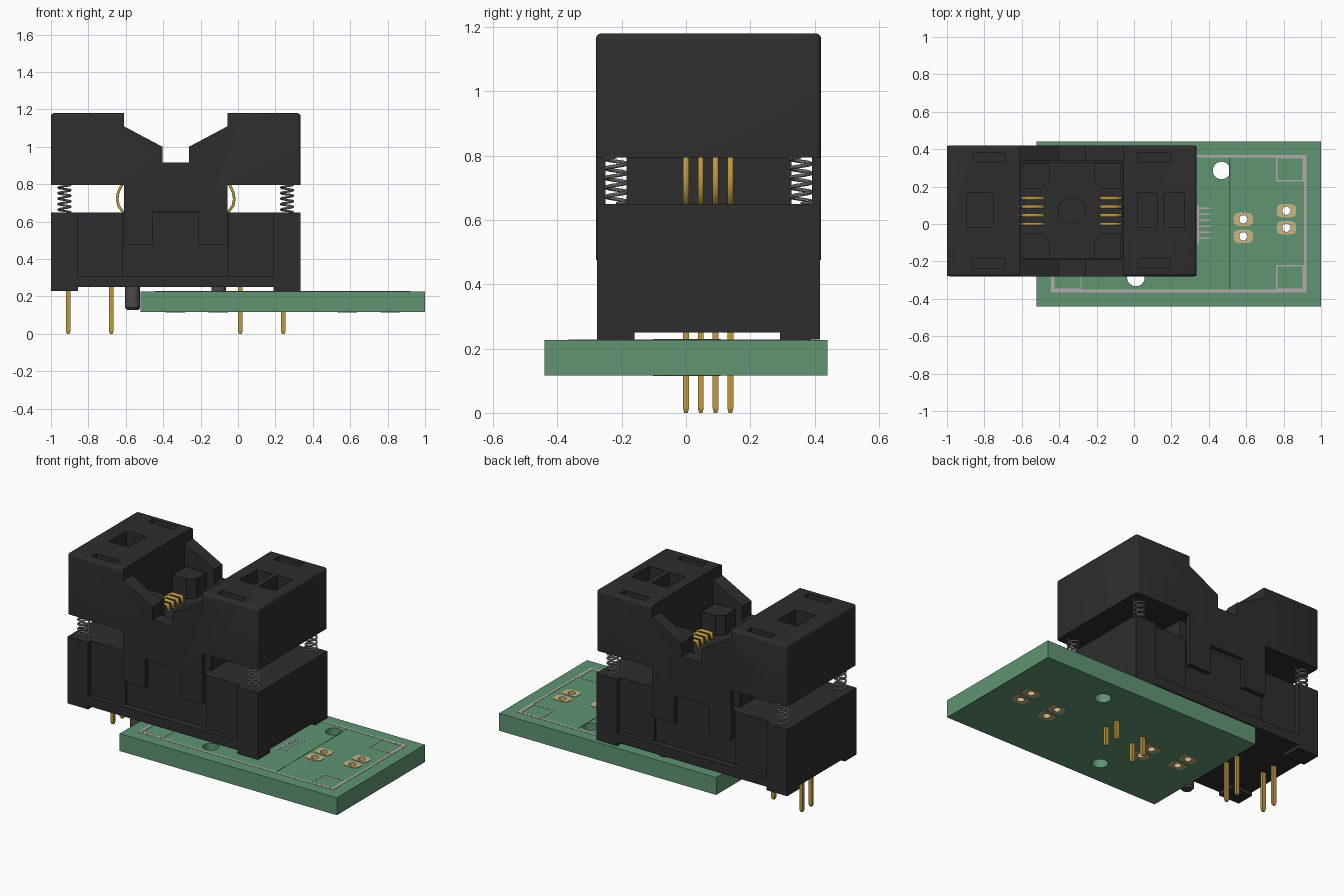
import bpy, bmesh, math
from mathutils import Vector

if "Cube" in bpy.data.objects:
    bpy.data.objects.remove(bpy.data.objects["Cube"])

CX, CY = -0.333, 0.07            # centre of the socket
ROWS = [0.0, 0.046, 0.092, 0.138]  # contact rows in y


def mat(name, r, g, b):
    m = bpy.data.materials.new(name)
    m.diffuse_color = (r, g, b, 1)
    m.use_nodes = True
    m.node_tree.nodes["Principled BSDF"].inputs["Base Color"].default_value = m.diffuse_color
    return m


BLACK = mat("black_plastic", .027, .027, .028)
GREEN = mat("board_green", .115, .30, .17)
GOLD = mat("gold", .52, .32, .05)
TAN = mat("pad_tan", .60, .46, .22)
SILK = mat("print_grey", .45, .41, .43)
LINE = mat("print_dark", .05, .14, .08)
STEEL = mat("steel", .25, .25, .26)
PEG = mat("peg_grey", .07, .07, .075)


def finish(name, bm, m):
    bmesh.ops.recalc_face_normals(bm, faces=bm.faces)
    me = bpy.data.meshes.new(name)
    bm.to_mesh(me)
    bm.free()
    ob = bpy.data.objects.new(name, me)
    bpy.context.collection.objects.link(ob)
    if m:
        me.materials.append(m)
    return ob


def activate(ob):
    bpy.ops.object.select_all(action='DESELECT')
    ob.select_set(True)
    bpy.context.view_layer.objects.active = ob


def smooth(ob):
    activate(ob)
    bpy.ops.object.shade_smooth_by_angle(angle=math.radians(35))
    return ob


def loft(name, pts, levels, m=None, axis='z'):
    """Outline stacked at (height, scale) levels, along z or along y."""
    c = sum((Vector(p) for p in pts), Vector((0, 0))) / len(pts)
    bm = bmesh.new()
    rings = []
    for h, s in levels:
        ring = []
        for p in pts:
            u, v = c + (Vector(p) - c) * s
            ring.append(bm.verts.new((u, v, h) if axis == 'z' else (u, h, v)))
        rings.append(ring)
    n = len(pts)
    for a, b in zip(rings, rings[1:]):
        for i in range(n):
            bm.faces.new((a[i], a[(i + 1) % n], b[(i + 1) % n], b[i]))
    bm.faces.new(rings[0])
    bm.faces.new(rings[-1])
    return finish(name, bm, m)


def rect(x0, x1, y0, y1):
    return [(x0, y0), (x1, y0), (x1, y1), (x0, y1)]


def circle(x, y, r, n=32):
    return [(x + r * math.cos(2 * math.pi * i / n), y + r * math.sin(2 * math.pi * i / n)) for i in range(n)]


def box(name, x0, x1, y0, y1, z0, z1, m=BLACK):
    return loft(name, rect(x0, x1, y0, y1), [(z0, 1), (z1, 1)], m)


def cut(ob, cutters):
    for c in cutters:
        md = ob.modifiers.new("cut", 'BOOLEAN')
        md.operation, md.solver, md.object = 'DIFFERENCE', 'EXACT', c
        activate(ob)
        bpy.ops.object.modifier_apply(modifier=md.name)
        bpy.data.objects.remove(c)


# Circuit board with two large holes and plated pads
PADS = [(.24 + s * dx, y) for s in (1, -1) for dx, y in
        ((.345, .025), (.345, -.066), (.575, .071), (.575, -.02))]
board = box("board", -.52, 1, -.44, .44, .117, .227, GREEN)
cut(board, [loft("hole", circle(x, y, r), [(0, 1), (.4, 1)]) for x, y, r in
            [(.468, .286, .047), (.01, -.286, .047)] + [(x, y, .03) for x, y in PADS]])
for i, (x, y) in enumerate(PADS):
    bm = bmesh.new()
    n = 32
    rings = []
    for r, z in ((0, .114), (1, .114), (1, .23), (0, .23)):
        ring = []
        for k in range(n):
            ca, sa = math.cos(2 * math.pi * k / n), math.sin(2 * math.pi * k / n)
            if r:
                px, py = (math.copysign(abs(v) ** .6, v) for v in (ca, sa))
                ring.append(bm.verts.new((x + .052 * px, y + .036 * py, z)))
            else:
                ring.append(bm.verts.new((x + .022 * ca, y + .022 * sa, z)))
        rings.append(ring)
    for a, b in zip(rings, rings[1:] + rings[:1]):
        for k in range(n):
            bm.faces.new((a[k], a[(k + 1) % n], b[(k + 1) % n], b[k]))
    smooth(finish(f"pad_{i}", bm, TAN))


# Printed outlines on the board
def frame(name, x0, x1, y0, y1, w, m):
    for k, r in enumerate(((x0, x1, y0, y0 + w), (x0, x1, y1 - w, y1),
                           (x0, x0 + w, y0, y1), (x1 - w, x1, y0, y1))):
        box(f"{name}_{k}", *r, .226, .2285 + k * .0001, m)


frame("print_border", -.445, .922, -.365, .37, .014, SILK)
for i, (x0, x1) in enumerate(((-.43, -.28), (.76, .908))):
    for j, (y0, y1) in enumerate(((-.35, -.22), (.228, .355))):
        frame(f"print_corner_{i}{j}", x0, x1, y0, y1, .006, SILK)
box("print_divider", .509, .515, -.35, .355, .226, .228, LINE)
box("print_symbol_bar", .338, .348, -.11, .1, .226, .2283, SILK)
for i in range(6):
    y = -.08 + i * .032
    box(f"print_symbol_lead_{i}", .345, .41, y, y + .007, .226, .228, SILK)

# Lower body: recessed long sides, corner feet
body = box("lower_body", -1, .335, -.277, .417, .25, .65)
cutters = []
for y, s in ((-.277, 1), (.417, -1)):
    for x0, x1, d in ((-.855, -.612, .03), (-.614, -.052, .042), (-.054, .19, .03)):
        ys = sorted((y - s * .1, y + s * d))
        cutters.append(box("cutter", x0, x1, *ys, .31, .8))
cut(body, cutters)
for i, (x0, x1) in enumerate(((-1, -.855), (.19, .335))):
    for j, (y0, y1) in enumerate(((-.277, -.16), (.293, .417))):
        box(f"foot_{i}{j}", x0, x1, y0, y1, .228, .252)

# Centre platform with round dimple and four chamfered corner guides
plat = box("centre_platform", -.606, -.06, -.185, .328, .64, .845)
cut(plat, [loft("cutter", circle(CX, CY, .072), [(.81, 1), (.9, 1)])])
smooth(plat)
for i, sx in enumerate((-1, 1)):
    for j, sy in enumerate((-1, 1)):
        pts = [(.262, .257), (.118, .257), (.118, .16), (.16, .12), (.262, .12)]
        loft(f"corner_guide_{i}{j}", [(CX + sx * a, CY + sy * b) for a, b in pts],
             [(.84, 1), (.97, 1)], BLACK)

# Sliding lid: notched profile with skirts, rounded outer edges
half = [(-1, .795), (-1, 1.18), (-.61, 1.18), (-.61, 1.11), (-.403, 1.0), (-.403, .915)]
low = [(-.61, .795), (-.61, .475), (-.455, .475), (-.455, .655)]
flip = lambda ps: [(2 * CX - x, z) for x, z in reversed(ps)]
lid = loft("lid", half + flip(half) + flip(low)[::-1] + low[::-1], [(-.28, 1), (.42, 1)], BLACK, 'y')
bm = bmesh.new()
bm.from_mesh(lid.data)
sel = []
for e in bm.edges:
    a, b = (v.co for v in e.verts)
    top = min(a.z, b.z) > 1.17
    end = min(abs(a.x - CX), abs(b.x - CX)) > .6
    along_x = abs(a.y - b.y) < .01
    if (top and (along_x or end)) or (end and along_x and abs(a.x - b.x) < .01):
        sel.append(e)
bmesh.ops.bevel(bm, geom=sel, offset=.016, segments=4, profile=.5, affect='EDGES')
bm.to_mesh(lid.data)
bm.free()
holes = [box("cutter", -.611, -.055, -.19, .338, .3, 1.4),
         box("cutter", -.62, -.046, -.25, .392, .3, .796)]
for x0, x1 in ((-.86, -.69), (.02, .195)):           # thin slots
    for y0, y1 in ((-.235, -.188), (.332, .38)):
        holes.append(box("cutter", x0, x1, y0, y1, 1.13, 1.3))
for x0, x1 in ((-.895, -.755), (.018, .125), (.16, .267)):  # square pockets
    holes.append(box("cutter", x0, x1, -.015, .165, 1.06, 1.3))
cut(lid, holes)
smooth(lid)

# Bowed contact strips, mirrored left and right
PATH = [(-.59, .64), (-.618, .657), (-.639, .685), (-.646, .72), (-.641, .755), (-.625, .79),
        (-.6, .83), (-.585, .868), (-.56, .882), (-.49, .882), (-.485, .84)]
for k, s in (("left", 1), ("right", -1)):
    for i, y in enumerate(ROWS):
        bm = bmesh.new()
        vs = [[bm.verts.new((CX + s * (x - CX), y + o, z)) for o in (-.009, .009)] for x, z in PATH]
        for a, b in zip(vs, vs[1:]):
            bm.faces.new((a[0], a[1], b[1], b[0]))
        ob = finish(f"contact_{k}_{i}", bm, GOLD)
        md = ob.modifiers.new("thickness", 'SOLIDIFY')
        md.thickness, md.offset = .014, 0
        smooth(ob)
        # Staggered leg pin below the contact
        x = CX + s * (-.575 if i % 2 else -.345)
        loft(f"pin_{k}_{i}", rect(x - .012, x + .012, y - .009, y + .009),
             [(0, .6), (.014, 1), (.26, 1)], GOLD)

# Two locating pegs on opposite corners
for i, s in enumerate((-1, 1)):
    smooth(loft(f"locating_peg_{i}", circle(CX + s * .23, CY + s * .286 * .97, .04),
                [(.127, .75), (.14, 1), (.255, 1)], PEG))

# Coil springs at the four corners
for i, sx in enumerate((-1, 1)):
    for j, sy in enumerate((-1, 1)):
        cu = bpy.data.curves.new("spring", 'CURVE')
        cu.dimensions, cu.bevel_depth, cu.bevel_resolution = '3D', .006, 2
        sp = cu.splines.new('POLY')
        n = 100
        sp.points.add(n)
        for k in range(n + 1):
            a = 2 * math.pi * 5 * k / n
            sp.points[k].co = (CX + sx * .595 + .032 * math.cos(a), CY + sy * .287 + .032 * math.sin(a),
                               .65 + .147 * k / n, 1)
        ob = bpy.data.objects.new(f"spring_{i}{j}", cu)
        bpy.context.collection.objects.link(ob)
        cu.materials.append(STEEL)
        activate(ob)
        bpy.ops.object.convert(target='MESH')
        smooth(bpy.context.view_layer.objects.active)
